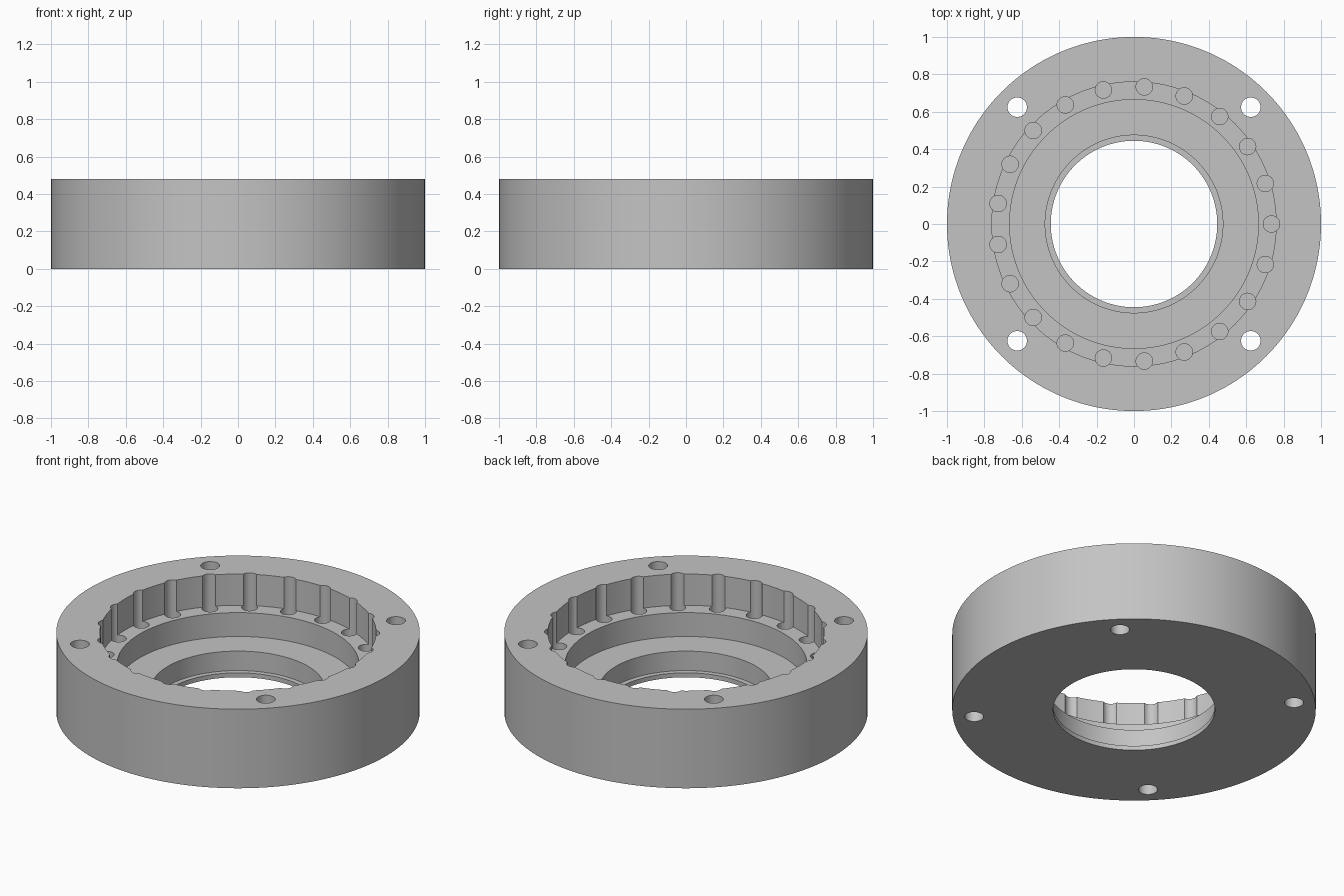
import bpy
import bmesh
from math import cos, sin, pi, radians
from mathutils import Matrix, Vector

HEIGHT = 0.48
SHELF_Z = 0.29
SEGMENTS = 160

default = bpy.data.objects.get("Cube")
if default:
    bpy.data.objects.remove(default, do_unlink=True)

grey = bpy.data.materials.new("plain grey")
grey.use_nodes = True
colour = (0.55, 0.55, 0.55, 1)
grey.diffuse_color = colour
grey.node_tree.nodes["Principled BSDF"].inputs["Base Color"].default_value = colour


def make_object(name, bm):
    bmesh.ops.recalc_face_normals(bm, faces=bm.faces)
    mesh = bpy.data.meshes.new(name)
    bm.to_mesh(mesh)
    bm.free()
    mesh.materials.append(grey)
    obj = bpy.data.objects.new(name, mesh)
    bpy.context.collection.objects.link(obj)
    return obj


def lathe(name, profile):
    """Revolve a closed (radius, height) section about the z axis."""
    bm = bmesh.new()
    rings = []
    for i in range(SEGMENTS):
        a = 2 * pi * i / SEGMENTS
        rings.append([bm.verts.new((r * cos(a), r * sin(a), z)) for r, z in profile])
    for i, ring in enumerate(rings):
        following = rings[(i + 1) % SEGMENTS]
        for j in range(len(profile)):
            k = (j + 1) % len(profile)
            bm.faces.new((ring[j], following[j], following[k], ring[k]))
    return make_object(name, bm)


def add_rod(bm, distance, angle, radius, bottom, top):
    centre = Vector((distance * cos(angle), distance * sin(angle), (bottom + top) / 2))
    bmesh.ops.create_cone(bm, cap_ends=True, segments=32, radius1=radius, radius2=radius,
                          depth=top - bottom, matrix=Matrix.Translation(centre))


# Stepped ring: outer wall, bolt face, pin wall, shelf, bearing seat and bottom lip
housing = lathe("ring_housing", [
    (1.0, 0), (1.0, HEIGHT),
    (0.76, HEIGHT), (0.76, SHELF_Z),
    (0.665, SHELF_Z), (0.665, 0.145),
    (0.475, 0.145), (0.475, 0.027),
    (0.445, 0.027), (0.445, 0),
])

# Cutters: four bolt holes and a circle of pin grooves sunk into the shelf
bm = bmesh.new()
for i in range(4):
    add_rod(bm, 0.883, pi / 4 + i * pi / 2, 0.052, -0.1, HEIGHT + 0.1)
PINS = 21
for i in range(PINS):
    add_rod(bm, 0.735, 2 * pi * i / PINS, 0.044, SHELF_Z - 0.06, HEIGHT + 0.1)
cutter = make_object("hole_cutter", bm)
cutter.hide_render = True

cut = housing.modifiers.new("holes", "BOOLEAN")
cut.operation = "DIFFERENCE"
cut.solver = "EXACT"
cut.object = cutter

bpy.ops.object.select_all(action="DESELECT")
housing.select_set(True)
bpy.context.view_layer.objects.active = housing
bpy.ops.object.modifier_apply(modifier=cut.name)
bpy.data.objects.remove(cutter, do_unlink=True)
bpy.ops.object.shade_smooth_by_angle(angle=radians(30))
